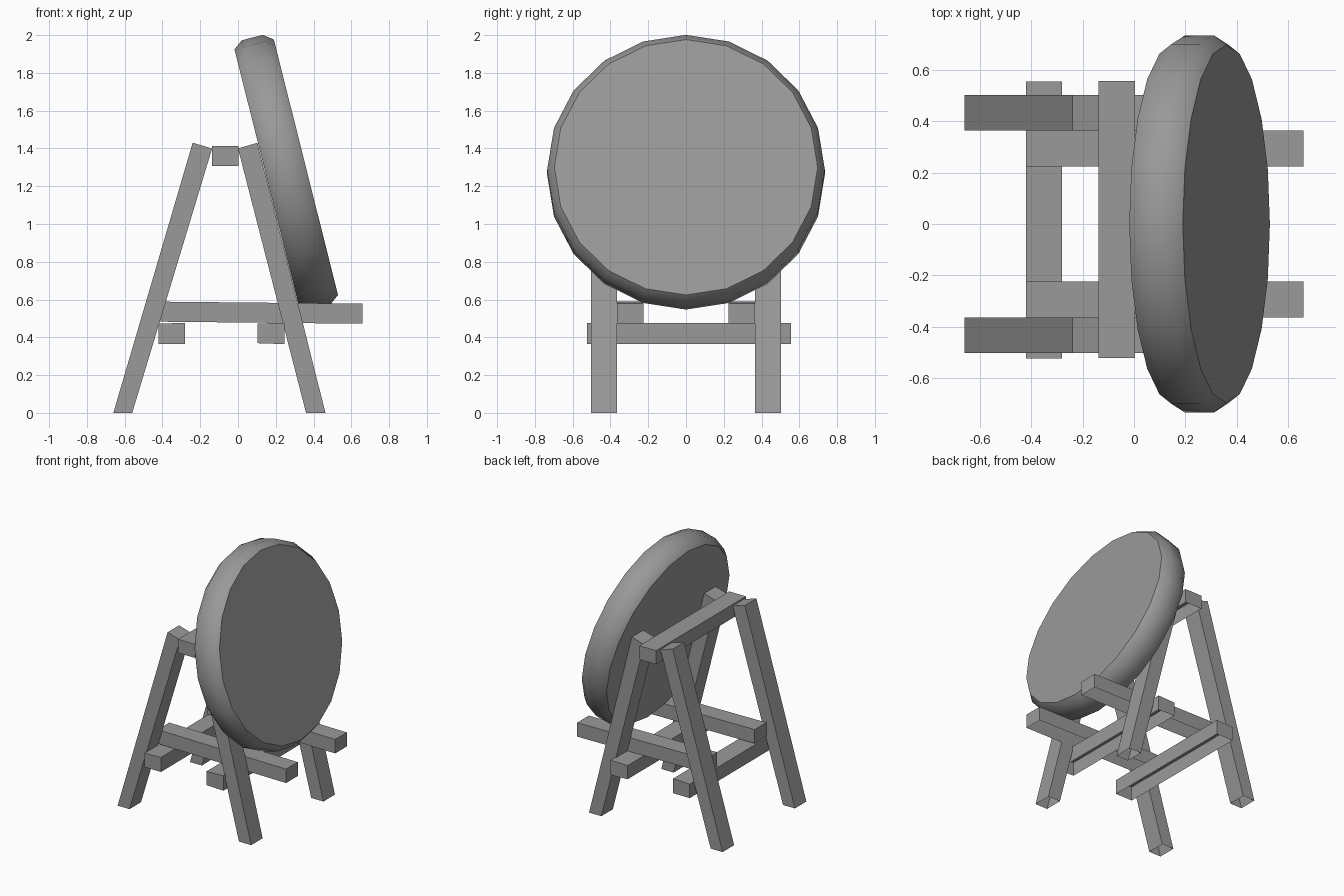
import bpy, bmesh, math
from mathutils import Matrix

if "Cube" in bpy.data.objects:
    bpy.data.objects.remove(bpy.data.objects["Cube"])

# Dark grey used on every part
grey = bpy.data.materials.new("dark_grey")
grey.diffuse_color = (0.32, 0.32, 0.32, 1)
grey.use_nodes = True
grey.node_tree.nodes["Principled BSDF"].inputs["Base Color"].default_value = grey.diffuse_color


def finish(bm, name):
    bmesh.ops.recalc_face_normals(bm, faces=bm.faces)
    me = bpy.data.meshes.new(name)
    bm.to_mesh(me)
    bm.free()
    me.materials.append(grey)
    ob = bpy.data.objects.new(name, me)
    bpy.context.collection.objects.link(ob)
    return ob


def beam(name, outline, y0, y1):
    """Extrude an (x, z) outline from y0 to y1; its last edge (the underside) stays open."""
    bm = bmesh.new()
    a = [bm.verts.new((x, y0, z)) for x, z in outline]
    b = [bm.verts.new((x, y1, z)) for x, z in outline]
    bm.faces.new(a)
    bm.faces.new(b[::-1])
    for i in range(len(outline) - 1):
        bm.faces.new((a[i], b[i], b[i + 1], a[i + 1]))
    return finish(bm, name)


# Legs and side rails, mirrored about y = 0
back_leg = [(-0.66, 0), (-0.24, 1.43), (-0.137, 1.40), (-0.56, 0)]
front_leg = [(0.36, 0), (0.0, 1.40), (0.103, 1.43), (0.463, 0)]
rail = [(-0.42, 0.483), (-0.42, 0.589), (0.66, 0.578), (0.66, 0.472)]
for side, s in (("left", 1), ("right", -1)):
    beam("back_leg_" + side, back_leg, s * 0.365, s * 0.503)
    beam("front_leg_" + side, front_leg, s * 0.365, s * 0.503)
    beam("side_rail_" + side, rail, s * 0.225, s * 0.365)

# Cross bars and top beam
beam("back_cross_bar", [(-0.42, 0.366), (-0.42, 0.472), (-0.28, 0.477), (-0.28, 0.366)], -0.525, 0.555)
beam("front_cross_bar", [(0.103, 0.369), (0.103, 0.473), (0.245, 0.477), (0.245, 0.364)], -0.525, 0.555)
beam("top_beam", [(-0.138, 1.308), (-0.138, 1.412), (0.003, 1.412), (0.003, 1.308)], -0.523, 0.557)

# Tilted target disc with bevelled rim, 20 sides
SIDES = 20
bm = bmesh.new()
rings = []
for d, r in ((-0.107, 0.697), (-0.058, 0.735), (0.058, 0.735), (0.108, 0.697)):
    rings.append([bm.verts.new((d, r * math.sin(2 * math.pi * i / SIDES),
                                r * math.cos(2 * math.pi * i / SIDES)))
                  for i in range(SIDES)])
for p, q in zip(rings, rings[1:]):
    for i in range(SIDES):
        j = (i + 1) % SIDES
        bm.faces.new((p[i], p[j], q[j], q[i]))
bm.faces.new(rings[0])
bm.faces.new(rings[-1])
bm.transform(Matrix.Translation((0.255, 0, 1.274)) @ Matrix.Rotation(math.radians(-14.1), 4, 'Y'))
disc = finish(bm, "target_disc")
bpy.context.view_layer.objects.active = disc
disc.select_set(True)
bpy.ops.object.shade_smooth_by_angle(angle=math.radians(45))
